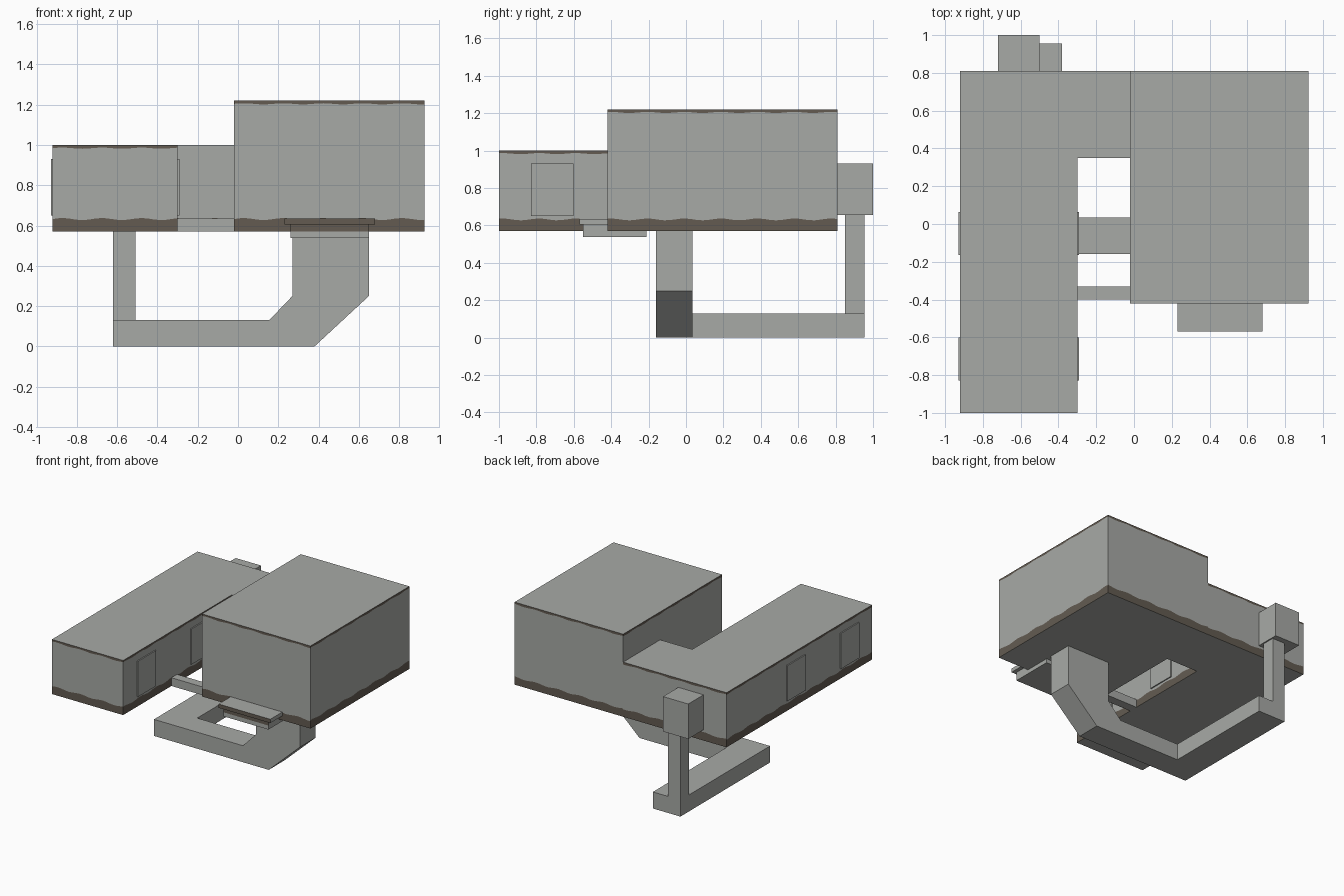
import bpy, bmesh, math

if "Cube" in bpy.data.objects:
    bpy.data.objects.remove(bpy.data.objects["Cube"])


def material(name, rgb):
    m = bpy.data.materials.new(name)
    m.diffuse_color = (*rgb, 1)
    m.use_nodes = True
    m.node_tree.nodes["Principled BSDF"].inputs["Base Color"].default_value = m.diffuse_color
    return m


GREY = material("concrete grey", (0.39, 0.40, 0.38))
BROWN = material("dirt brown", (0.125, 0.105, 0.083))


def finish(name, bm):
    mesh = bpy.data.meshes.new(name)
    bm.to_mesh(mesh)
    bm.free()
    mesh.materials.append(GREY)
    mesh.materials.append(BROWN)
    ob = bpy.data.objects.new(name, mesh)
    bpy.context.collection.objects.link(ob)
    return ob


def box(name, x0, x1, y0, y1, z0, z1, brown_front=False):
    bm = bmesh.new()
    bmesh.ops.create_cube(bm, size=1)
    for v in bm.verts:
        v.co = (x1 if v.co.x > 0 else x0,
                y1 if v.co.y > 0 else y0,
                z1 if v.co.z > 0 else z0)
    bm.normal_update()
    for f in bm.faces:
        if brown_front and f.normal.y < -0.5:
            f.material_index = 1
    return finish(name, bm)


def building(name, outline, z0, z1, plain_top=()):
    """Closed block with ragged brown bands at the foot and eave of its walls."""
    bm = bmesh.new()
    n = len(outline)
    for i, (a, b) in enumerate(zip(outline, outline[1:] + outline[:1])):
        length = math.dist(a, b)
        cols = max(4, round(length / 0.03))
        prev = None
        for c in range(cols + 1):
            t = c / cols
            x, y = a[0] + (b[0] - a[0]) * t, a[1] + (b[1] - a[1]) * t
            w = math.sin(t * length * 32 + i)
            heights = (z0, z0 + 0.062 + 0.005 * w, z1 - 0.016 + 0.003 * w, z1)
            col = [bm.verts.new((x, y, z)) for z in heights]
            if prev:
                for r in range(3):
                    f = bm.faces.new((prev[r], col[r], col[r + 1], prev[r + 1]))
                    f.material_index = int(r == 0 or (r == 2 and i not in plain_top))
            prev = col
    bm.faces.new([bm.verts.new((x, y, z1)) for x, y in outline])
    bm.faces.new([bm.verts.new((x, y, z0)) for x, y in reversed(outline)])
    bmesh.ops.remove_doubles(bm, verts=bm.verts, dist=0.0005)
    return finish(name, bm)


# Long low wing with its connecting corner, and the tall block
building("low_wing", [(-0.92, -1), (-0.30, -1), (-0.30, 0.35), (-0.02, 0.35),
                      (-0.02, 0.81), (-0.92, 0.81)], 0.57, 1.0, plain_top=(2, 3))
building("tall_block", [(-0.02, -0.42), (0.925, -0.42), (0.925, 0.81), (-0.02, 0.81)],
         0.57, 1.22)

# Door panels on both long sides of the wing
for side, x0, x1 in (("outer", -0.929, -0.92), ("inner", -0.30, -0.291)):
    for label, y in (("front", -0.715), ("middle", -0.05)):
        box(f"{side}_{label}_door", x0, x1, y - 0.113, y + 0.113, 0.65, 0.93)

# Walkway between the wing and the block
box("walkway", -0.30, -0.02, -0.40, -0.33, 0.57, 0.635)

# Entrance steps under the front of the block
box("upper_step", 0.23, 0.68, -0.57, -0.42, 0.605, 0.635, brown_front=True)
box("middle_step", 0.26, 0.65, -0.55, -0.21, 0.57, 0.605, brown_front=True)
box("lower_step", 0.26, 0.65, -0.55, -0.21, 0.538, 0.57)

# Duct: bent run under the block, extruded along y
profile = [(-0.62, 0), (0.38, 0), (0.65, 0.25), (0.65, 0.57),
           (0.27, 0.57), (0.27, 0.25), (0.155, 0.13), (-0.62, 0.13)]
bm = bmesh.new()
face = bm.faces.new([bm.verts.new((x, -0.16, z)) for x, z in profile])
ext = bmesh.ops.extrude_face_region(bm, geom=[face])
for v in ext["geom"]:
    if isinstance(v, bmesh.types.BMVert):
        v.co.y = 0.035
bmesh.ops.recalc_face_normals(bm, faces=bm.faces)
finish("bent_duct", bm)

# Duct: rear run, riser and its box on the back wall
box("rear_duct", -0.62, -0.38, 0.035, 0.955, 0, 0.13)
box("duct_riser", -0.62, -0.51, 0.85, 0.955, 0.13, 0.66)
box("duct_box", -0.72, -0.50, 0.81, 1.0, 0.655, 0.93)
